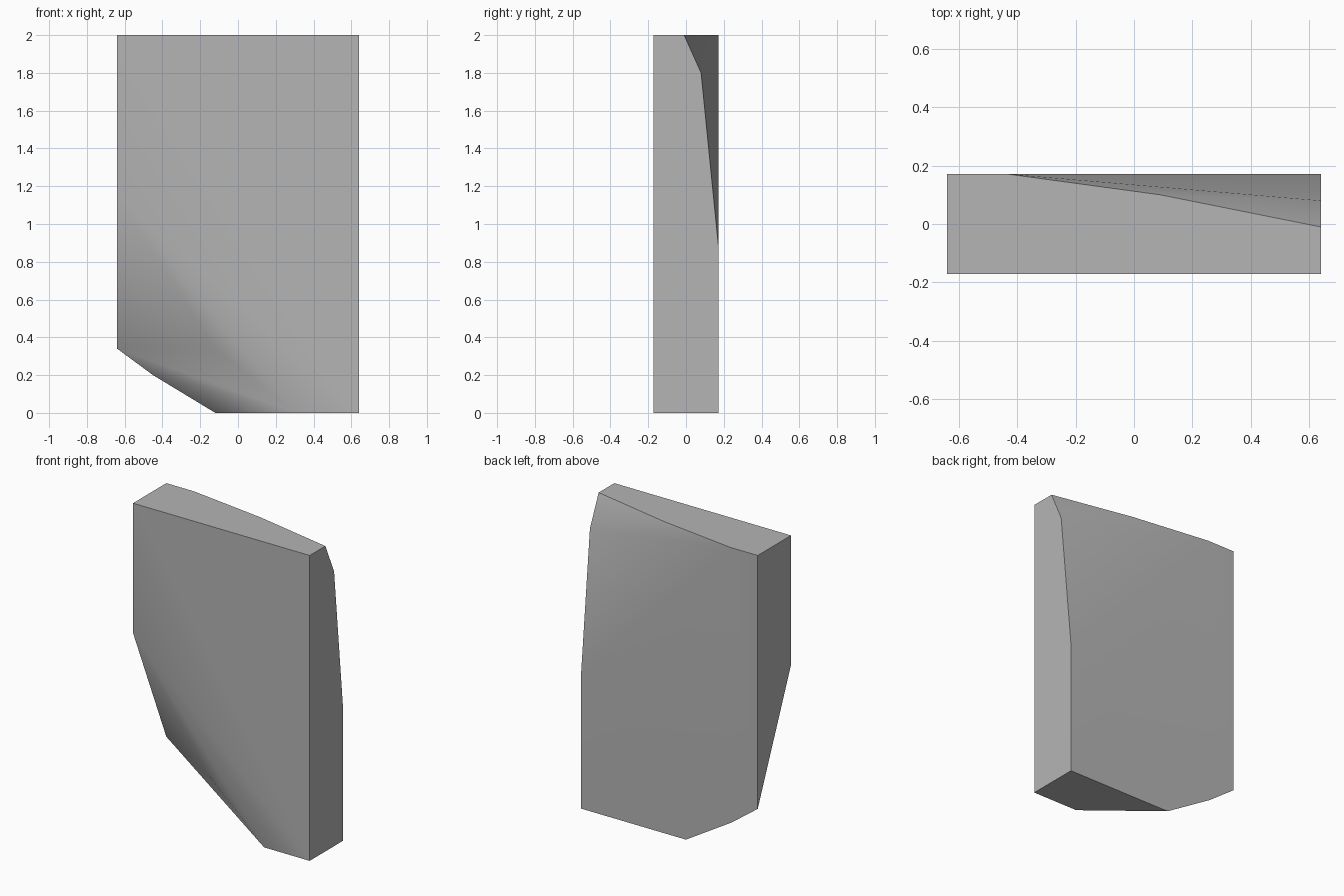
import bpy
import bmesh
import math

old = bpy.data.objects.get("Cube")
if old:
    bpy.data.objects.remove(old, do_unlink=True)

W, D, H = 0.64, 0.172, 2.0  # half width, half depth, height

# Plain grey stone
stone = bpy.data.materials.new("stone_grey")
stone.use_nodes = True
grey = (0.46, 0.46, 0.46, 1.0)
stone.diffuse_color = grey
bsdf = next(n for n in stone.node_tree.nodes if n.type == 'BSDF_PRINCIPLED')
bsdf.inputs["Base Color"].default_value = grey
bsdf.inputs["Roughness"].default_value = 0.8

# Uncut corners of the slab
corners = [(W, -D, 0), (W, D, 0), (-W, -D, H), (-W, D, H), (W, -D, H)]

# Broken lower corner: front rim, then back rim
lower_break = [(-W, -D, 1.15), (-0.12, -0.13, 0.34), (0.31, -D, 0),
               (-W, D, 0.34), (-0.45, D, 0.20), (-0.12, D, 0)]

# Worn upper back corner: top rim, then side rim
upper_break = [(W, -0.01, H), (0.09, 0.10, H), (-0.44, D, H),
               (W, 0.08, 1.80), (W, D, 0.88)]

# Convex chipped slab wrapped around the corner points
bm = bmesh.new()
for p in corners + lower_break + upper_break:
    bm.verts.new(p)
bmesh.ops.convex_hull(bm, input=bm.verts[:])
bmesh.ops.dissolve_limit(bm, angle_limit=math.radians(0.5),
                         verts=bm.verts[:], edges=bm.edges[:])
bmesh.ops.recalc_face_normals(bm, faces=bm.faces[:])

mesh = bpy.data.meshes.new("stone_slab")
bm.to_mesh(mesh)
bm.free()
mesh.materials.append(stone)
slab = bpy.data.objects.new("stone_slab", mesh)
bpy.context.collection.objects.link(slab)

# Soft worn facets, sharp main edges
for o in bpy.context.selected_objects:
    o.select_set(False)
slab.select_set(True)
bpy.context.view_layer.objects.active = slab
bpy.ops.object.shade_smooth_by_angle(angle=math.radians(40))
